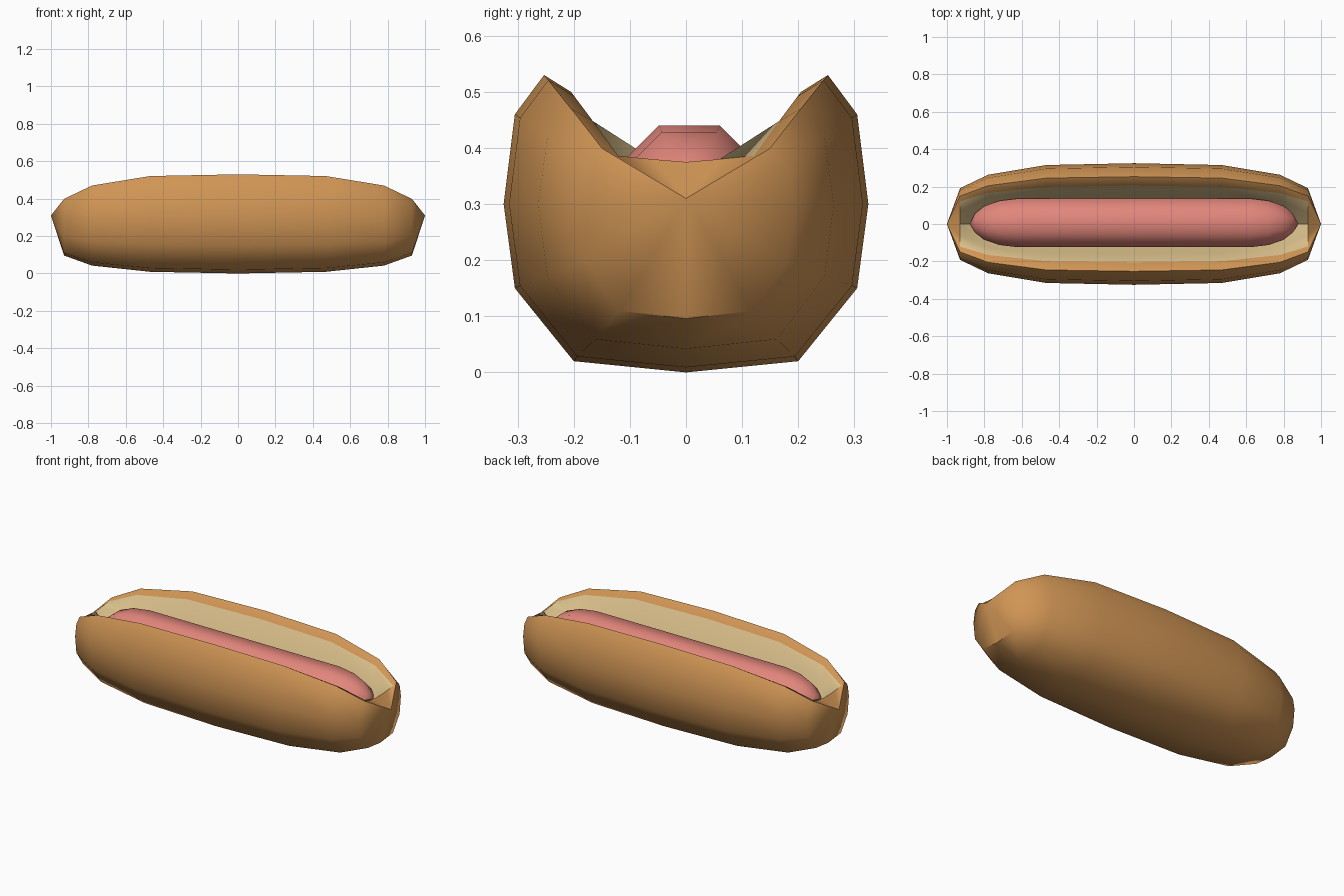
import bpy
import bmesh
import math

cube = bpy.data.objects.get("Cube")
if cube:
    bpy.data.objects.remove(cube, do_unlink=True)


def make_material(name, rgb):
    mat = bpy.data.materials.new(name)
    mat.use_nodes = True
    mat.diffuse_color = (*rgb, 1)
    mat.node_tree.nodes["Principled BSDF"].inputs["Base Color"].default_value = (*rgb, 1)
    return mat


def loft(name, rings, tips, materials, angle, face_material=lambda i: 0):
    """Join closed rings of points and close both ends with a fan to a tip."""
    bm = bmesh.new()
    loops = [[bm.verts.new(p) for p in ring] for ring in rings]
    count = len(loops[0])
    for a, b in zip(loops, loops[1:]):
        for i in range(count):
            j = (i + 1) % count
            face = bm.faces.new((a[i], a[j], b[j], b[i]))
            face.material_index = face_material(i)
    for loop, tip in zip((loops[0], loops[-1]), tips):
        end = bm.verts.new(tip)
        for i in range(count):
            bm.faces.new((loop[i], loop[(i + 1) % count], end))
    bmesh.ops.recalc_face_normals(bm, faces=bm.faces)
    mesh = bpy.data.meshes.new(name)
    bm.to_mesh(mesh)
    bm.free()
    obj = bpy.data.objects.new(name, mesh)
    bpy.context.collection.objects.link(obj)
    for mat in materials:
        mesh.materials.append(mat)
    bpy.ops.object.select_all(action="DESELECT")
    obj.select_set(True)
    bpy.context.view_layer.objects.active = obj
    bpy.ops.object.shade_smooth_by_angle(angle=math.radians(angle))
    return obj


crust = make_material("crust brown", (0.63, 0.30, 0.09))
crumb = make_material("crumb cream", (0.68, 0.51, 0.25))
meat = make_material("sausage pink", (0.76, 0.24, 0.20))

# Bun: half cross-section from the bottom, over the rim, into the slot
MID = 0.30
outer = [(0, 0), (0.20, 0.02), (0.305, 0.15), (0.325, 0.30),
         (0.305, 0.46), (0.253, 0.53), (0.205, 0.50)]
slot = [(0.155, 0.35), (0, 0.17)]
slot_end = [(0.06, 0.38), (0, 0.375)]


def bun_ring(x, width, below, above):
    def fit(p):
        y, z = p
        return y * width, MID + (z - MID) * (above if z > MID else below)
    last = abs(x) > 0.9
    half = [fit(p) for p in outer] + (slot_end if last else [fit(p) for p in slot])
    full = half + [(-y, z) for y, z in half[-2:0:-1]]
    return [(x, y, z) for y, z in full]


# x, width scale, scale below the middle, scale above it
stations = [(0, 1, 1, 1), (0.47, 0.97, 0.97, 0.96),
            (0.78, 0.81, 0.86, 0.74), (0.93, 0.59, 0.68, 0.43)]
stations = [(-s[0], *s[1:]) for s in stations[:0:-1]] + stations
rim = len(outer) - 1
loft("bun", [bun_ring(*s) for s in stations], [(-1, 0, 0.31), (1, 0, 0.31)],
     [crust, crumb], 50, lambda i: 1 if rim <= i < rim + 4 else 0)

# Sausage: eight-sided body with rounded ends
CENTRE_Y, CENTRE_Z, SIDES = 0.006, 0.31, 8
ends = [(0.62, 0.141), (0.72, 0.128), (0.80, 0.098), (0.85, 0.055)]
body = [(-x, r) for x, r in reversed(ends)] + ends
rings = []
for x, r in body:
    turns = [math.tau * (k + 0.5) / SIDES for k in range(SIDES)]
    rings.append([(x, CENTRE_Y + r * math.cos(t), CENTRE_Z + r * math.sin(t)) for t in turns])
loft("sausage", rings, [(-0.878, 0, CENTRE_Z), (0.878, 0, CENTRE_Z)], [meat], 60)
